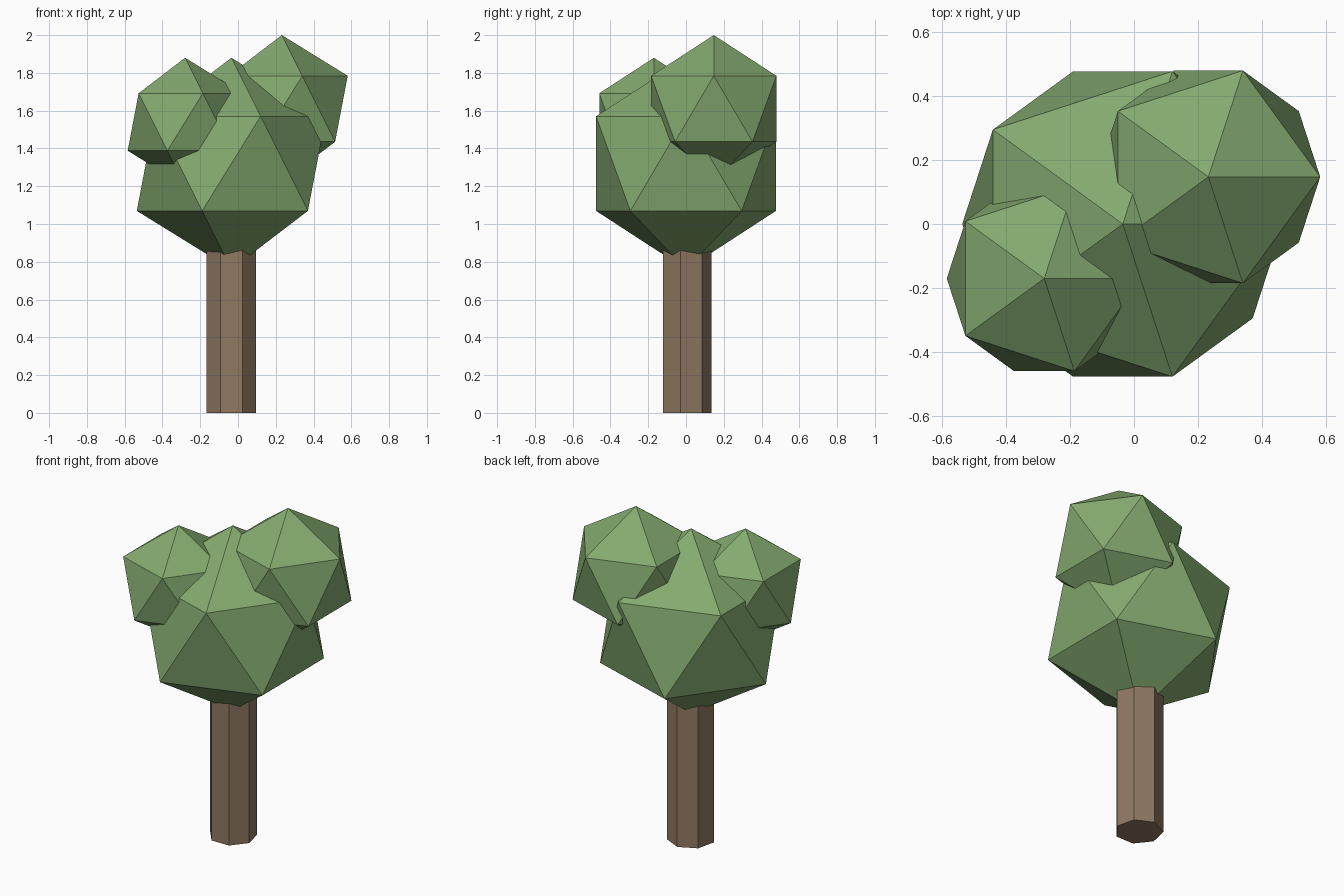
import bpy

if "Cube" in bpy.data.objects:
    bpy.data.objects.remove(bpy.data.objects["Cube"])


def material(name, color):
    mat = bpy.data.materials.new(name)
    mat.diffuse_color = (*color, 1)
    mat.use_nodes = True
    mat.node_tree.nodes["Principled BSDF"].inputs["Base Color"].default_value = mat.diffuse_color
    return mat


leaf = material("leaf_green", (0.23, 0.40, 0.16))
bark = material("bark_brown", (0.28, 0.19, 0.12))

AXIS_X = -0.035  # trunk and main crown share this axis

# Seven-sided trunk, its top hidden inside the crown
HEIGHT = 1.0
bpy.ops.mesh.primitive_cylinder_add(vertices=7, radius=0.134, depth=HEIGHT,
                                    location=(AXIS_X, 0, HEIGHT / 2))
trunk = bpy.context.object
trunk.name = "trunk"
trunk.data.materials.append(bark)

# Overlapping icosahedron foliage clumps: name, radius, centre
for name, radius, centre in (
    ("main_foliage", 0.56, (AXIS_X, 0, 1.32)),
    ("right_foliage", 0.39, (0.232, 0.147, 1.61)),
    ("left_foliage", 0.34, (-0.28, -0.17, 1.54)),
):
    bpy.ops.mesh.primitive_ico_sphere_add(subdivisions=1, radius=radius,
                                          location=centre)
    clump = bpy.context.object
    clump.name = name
    clump.data.materials.append(leaf)
